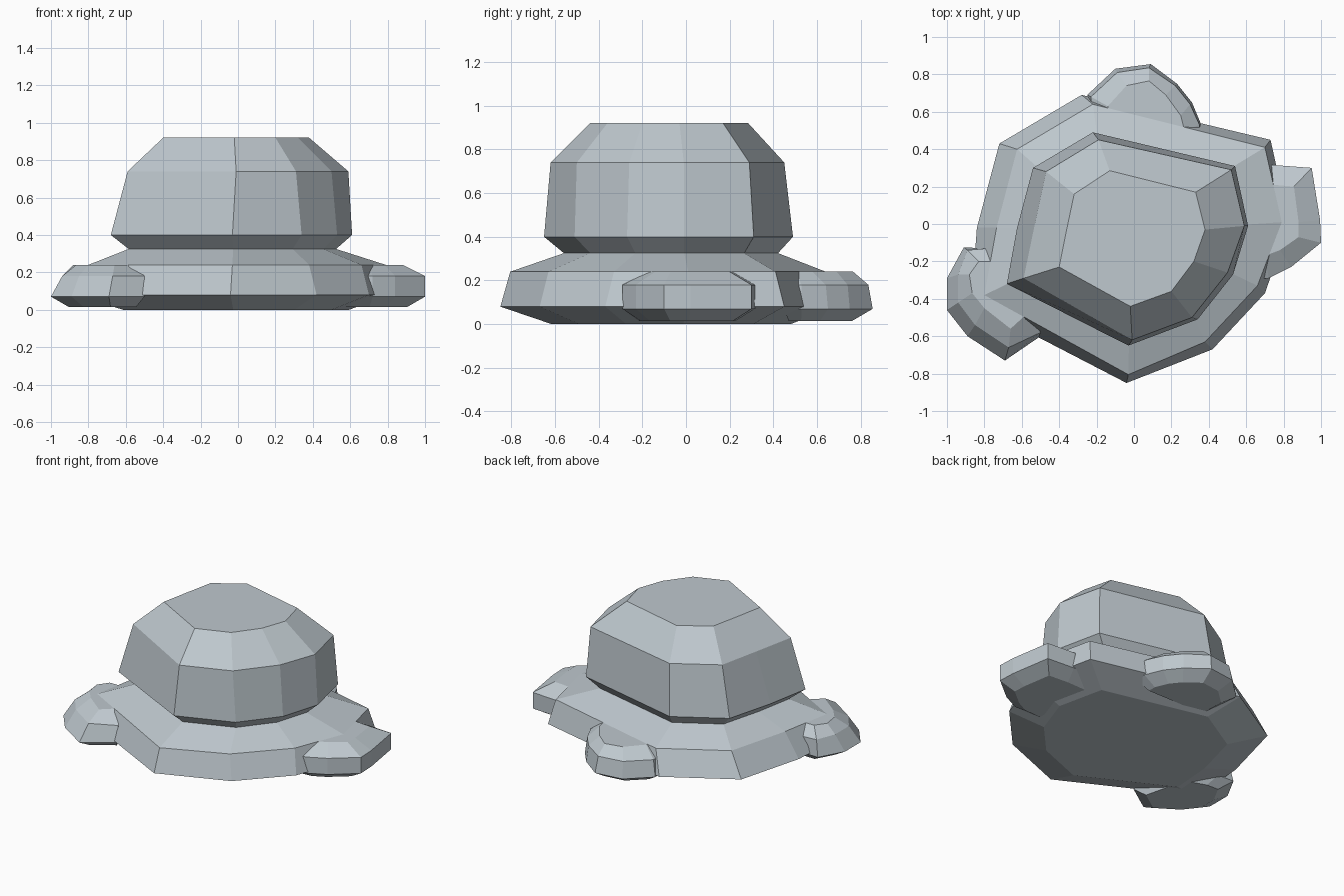
import bpy, bmesh

stone = bpy.data.materials.new("blue_grey_stone")
stone.diffuse_color = (0.52, 0.58, 0.62, 1)


def scaled(ring, f, c=(0, 0)):
    """Shrink a 2D outline toward a centre."""
    return [(c[0] + (x - c[0]) * f, c[1] + (y - c[1]) * f) for x, y in ring]


def loft(name, layers):
    """Stack (height, outline) layers into a closed flat-faced solid."""
    bm = bmesh.new()
    rings = [[bm.verts.new((x, y, z)) for x, y in ring] for z, ring in layers]
    n = len(rings[0])
    for a, b in zip(rings, rings[1:]):
        for i in range(n):
            j = (i + 1) % n
            bm.faces.new((a[i], a[j], b[j], b[i]))
    bm.faces.new(rings[0][::-1])
    bm.faces.new(rings[-1])
    bmesh.ops.recalc_face_normals(bm, faces=bm.faces)
    me = bpy.data.meshes.new(name)
    bm.to_mesh(me)
    bm.free()
    me.materials.append(stone)
    ob = bpy.data.objects.new(name, me)
    bpy.context.collection.objects.link(ob)
    return ob


# Main boulder: wide skirt, narrow neck and bevelled cap
skirt = [(-.04, -.85), (.42, -.67), (.70, -.37), (.83, 0),
         (.73, .45), (-.28, .69), (-.72, .43), (-.84, -.02), (-.87, -.42)]
ledge = [(-.03, -.805), (.38, -.63), (.66, -.33), (.79, .01),
         (.70, .41), (-.22, .64), (-.625, .40), (-.735, -.02), (-.80, -.38)]
cap_low = [(-.03, -.65), (.34, -.51), (.53, -.27), (.61, -.01),
           (.54, .31), (-.22, .49), (-.54, .30), (-.625, -.02), (-.68, -.32)]
cap_high = [(-.01, -.62), (.31, -.50), (.50, -.26), (.59, -.01),
            (.52, .29), (-.19, .45), (-.47, .28), (-.53, 0), (-.59, -.29)]
crown = [(-.02, -.44), (.20, -.36), (.32, -.20), (.38, -.03),
         (.33, .17), (-.13, .285), (-.32, .16), (-.36, -.03), (-.40, -.23)]
loft("boulder", [
    (0, scaled(skirt, .71, (.01, -.04))),
    (.08, skirt),
    (.24, ledge),
    (.325, scaled(cap_low, .86)),
    (.40, cap_low),
    (.74, cap_high),
    (.92, crown),
])

# Small stones half buried in the skirt: lower outline, upper outline, top
right_low = [(.55, -.30), (.72, -.29), (.84, -.23), (1.0, -.10),
             (.995, .02), (.95, .30), (.75, .315), (.55, .31)]
right_top = [(.55, -.17), (.70, -.17), (.78, -.14), (.88, -.07),
             (.88, .01), (.855, .20), (.74, .21), (.55, .21)]
left_low = [(-.60, -.20), (-.79, -.13), (-.91, -.125), (-1.0, -.29),
            (-1.0, -.46), (-.89, -.60), (-.69, -.73), (-.50, -.60)]
left_high = [(-.60, -.20), (-.78, -.13), (-.89, -.14), (-.94, -.27),
             (-.94, -.42), (-.85, -.54), (-.67, -.66), (-.50, -.58)]
left_top = [(-.60, -.22), (-.77, -.20), (-.83, -.20), (-.88, -.27),
            (-.865, -.37), (-.80, -.45), (-.66, -.56), (-.55, -.46)]
back_low = [(.36, .45), (.36, .53), (.31, .65), (.23, .75),
            (.09, .855), (-.10, .83), (-.25, .69), (-.24, .45)]
back_high = [(.35, .45), (.35, .53), (.30, .64), (.22, .74),
             (.08, .835), (-.09, .81), (-.23, .68), (-.22, .45)]
back_top = [(.28, .45), (.27, .50), (.25, .58), (.17, .69),
            (.08, .765), (-.04, .74), (-.14, .63), (-.14, .45)]

for name, low, high, top, centre in (
        ("right_stone", right_low, right_low, right_top, (.66, 0)),
        ("left_stone", left_low, left_high, left_top, (-.66, -.36)),
        ("back_stone", back_low, back_high, back_top, (.05, .52))):
    loft(name, [(.015, scaled(low, .72, centre)), (.07, low),
                (.18, high), (.24, top)])
